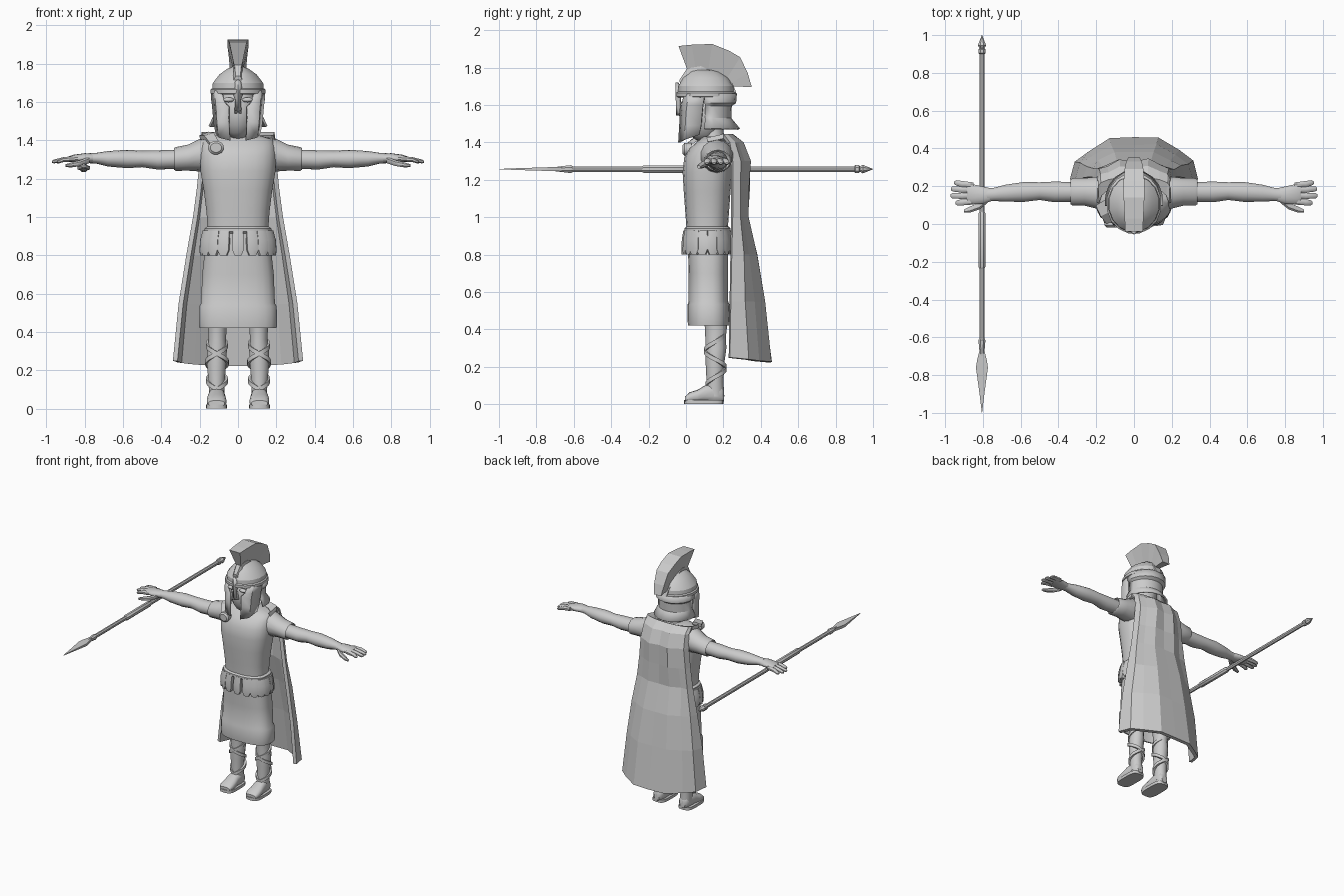
import bpy, bmesh, math, random
from mathutils import Vector
random.seed(4)

grey = bpy.data.materials.new("plain_grey")
grey.diffuse_color = (0.6, 0.6, 0.6, 1)


def finish(name, bm, mirror=False, smooth=40, thick=0, offset=-1):
    bmesh.ops.recalc_face_normals(bm, faces=bm.faces[:])
    me = bpy.data.meshes.new(name)
    bm.to_mesh(me)
    bm.free()
    ob = bpy.data.objects.new(name, me)
    bpy.context.collection.objects.link(ob)
    me.materials.append(grey)
    if smooth:
        for p in me.polygons:
            p.use_smooth = True
        me.set_sharp_from_angle(angle=math.radians(smooth))
    if thick:
        s = ob.modifiers.new("thickness", 'SOLIDIFY')
        s.thickness, s.offset = thick, offset
    if mirror:
        ob.modifiers.new("mirror", 'MIRROR')
    return ob


def skin(bm, rows, wrap=False):
    """Quads between rows of points; wrap closes each row into a ring with caps."""
    vs = [[bm.verts.new(p) for p in r] for r in rows]
    n = len(rows[0])
    for a, b in zip(vs, vs[1:]):
        for i in range(n if wrap else n - 1):
            j = (i + 1) % n
            bm.faces.new((a[i], a[j], b[j], b[i]))
    if wrap:
        bm.faces.new(vs[0])
        bm.faces.new(vs[-1])


def loft(name, axis, rings, n=14, power=1.0, bm=None, **kw):
    """Rings are (t, u, v, radius_u, radius_v) along an axis."""
    rows = []
    for t, u, v, ru, rv in rings:
        row = []
        for i in range(n):
            a = math.tau * (i + 0.5) / n
            c, s = math.cos(a), math.sin(a)
            p = u + ru * math.copysign(abs(c) ** power, c)
            q = v + rv * math.copysign(abs(s) ** power, s)
            row.append({'x': (t, p, q), 'y': (p, t, q), 'z': (p, q, t)}[axis])
        rows.append(row)
    own = bm is None
    bm = bm or bmesh.new()
    skin(bm, rows, True)
    return finish(name, bm, **kw) if own else None


def plate(name, rows, thick, **kw):
    bm = bmesh.new()
    skin(bm, rows)
    return finish(name, bm, thick=thick, **kw)


def ball(name, c, r, **kw):
    bm = bmesh.new()
    bmesh.ops.create_uvsphere(bm, u_segments=14, v_segments=9, radius=1)
    for v in bm.verts:
        v.co = Vector(c) + Vector(v.co[k] * r[k] for k in range(3))
    return finish(name, bm, **kw)


# legs with crossed straps
loft("leg", 'z', [(.04, .11, .155, .042, .05), (.12, .112, .155, .042, .045), (.22, .112, .155, .05, .05),
                  (.30, .11, .16, .053, .056), (.36, .108, .158, .046, .055), (.42, .108, .16, .05, .06),
                  (.60, .10, .14, .06, .07)], mirror=True)
bm = bmesh.new()
for sgn in (1, -1):
    rows = []
    for k in range(37):
        a = sgn * math.tau * 1.5 * k / 36 - math.pi / 2
        z = .10 + .28 * k / 36
        r = .047 + .009 * math.sin(math.pi * k / 36)
        rows.append([(.11 + (r + d) * math.cos(a), .157 + (r + d) * math.sin(a), z + h)
                     for d, h in ((-.012, -.012), (.006, -.012), (.006, .012), (-.012, .012))])
    skin(bm, rows, True)
finish("leg_straps", bm, mirror=True)

# sandals
loft("foot", 'y', [(-.005, .112, .026, .042, .016), (.02, .112, .036, .052, .028), (.06, .112, .042, .051, .034),
                   (.10, .112, .055, .046, .045), (.15, .11, .058, .042, .055), (.19, .11, .05, .036, .045),
                   (.203, .11, .045, .022, .03)], power=.8, mirror=True)
loft("sole", 'z', [(0, .112, .095, .056, .106), (.022, .112, .095, .056, .106)], power=.55, n=18, mirror=True)

# tunic skirt with a hem band, hollow below
loft("skirt", 'z', [(.58, 0, .12, .165, .08), (.42, 0, .12, .19, .1), (.42, 0, .122, .203, .112),
                    (.445, 0, .122, .206, .114), (.535, 0, .12, .203, .112), (.55, 0, .12, .194, .106),
                    (.70, 0, .12, .188, .106), (.82, 0, .118, .175, .108), (.92, 0, .115, .16, .105)],
     n=24, power=.75)

# torso, neck and head
loft("torso", 'z', [(.82, 0, .115, .165, .11), (.95, 0, .113, .16, .112), (1.03, 0, .113, .166, .118),
                    (1.14, 0, .113, .18, .126), (1.24, 0, .115, .197, .134), (1.32, 0, .12, .2, .13),
                    (1.37, 0, .135, .195, .115), (1.405, 0, .15, .185, .09), (1.43, 0, .155, .10, .065)],
     n=24, power=.8)
loft("neck", 'z', [(1.38, 0, .15, .085, .07), (1.44, 0, .145, .062, .058), (1.56, 0, .13, .06, .058)])
ball("head", (0, .092, 1.555), (.1, .115, .15))
ball("eye", (.05, -.008, 1.612), (.03, .018, .013), mirror=True)
plate("nose", [[(-.012, -.02, 1.6), (0, -.045, 1.6), (.012, -.02, 1.6)],
               [(-.02, -.015, 1.54), (0, -.055, 1.545), (.02, -.015, 1.54)]], .01)

# belt and hanging flaps
loft("belt", 'z', [(.915, 0, .115, .166, .115), (.925, 0, .115, .176, .125), (.94, 0, .115, .176, .125),
                   (.95, 0, .115, .163, .114)], n=24, power=.8)
bm = bmesh.new()
N = 18
for i in range(N):
    rows = []
    for z, f, w in ((.93, 1.0, .024), (.88, 1.07, .027), (.83, 1.09, .028), (.80, 1.08, .016)):
        a = math.tau * i / N - math.pi / 2
        c, s = math.cos(a), math.sin(a)
        mid = Vector((.178 * f * math.copysign(abs(c) ** .85, c), .115 + .12 * f * math.copysign(abs(s) ** .85, s), z))
        out = Vector((c / .178, s / .12, 0)).normalized()
        tan = Vector((-out.y, out.x, 0))
        rows.append([mid + tan * w * 1.1 * k + out * d for k, d in ((-1, -.02), (-1, .002), (0, .009), (1, .002), (1, -.02))])
    skin(bm, rows, True)
finish("belt_flaps", bm, smooth=35)

# sleeves, arms and hands
loft("sleeve", 'x', [(.12, .155, 1.325, .09, .09), (.19, .165, 1.325, .088, .088), (.26, .17, 1.31, .075, .068),
                     (.325, .17, 1.303, .074, .062), (.335, .17, 1.303, .068, .056), (.32, .17, 1.303, .05, .045)],
     mirror=True)
loft("arm", 'x', [(.28, .17, 1.303, .052, .05), (.42, .17, 1.298, .056, .05), (.50, .174, 1.303, .048, .043),
                  (.58, .17, 1.303, .054, .048), (.68, .163, 1.304, .046, .04), (.74, .157, 1.307, .036, .028),
                  (.78, .154, 1.307, .036, .026)], mirror=True)
bm = bmesh.new()
loft("", 'x', [(.75, .155, 1.307, .033, .025), (.80, .152, 1.307, .048, .026), (.86, .158, 1.305, .055, .02),
               (.885, .163, 1.302, .05, .014)], bm=bm)
for y0, y1, x1 in ((.118, .112, .945), (.148, .15, .972), (.178, .186, .97), (.205, .218, .952)):
    loft("", 'x', [(.85, y0, 1.304, .016, .015), (.91, (y0 + y1) / 2, 1.3, .018, .014),
                   (x1 - .01, y1, 1.29, .015, .011), (x1, y1, 1.288, .007, .005)], n=8, bm=bm)
loft("", 'x', [(.775, .13, 1.298, .02, .018), (.82, .095, 1.282, .02, .017), (.87, .076, 1.272, .017, .014),
               (.90, .068, 1.268, .009, .008)], n=8, bm=bm)
finish("hand", bm, mirror=True)

# helmet bowl, cheeks, nose guard, back and neck guard
loft("helmet_bowl", 'z', [(1.645, 0, .107, .14, .152), (1.70, 0, .106, .134, .15), (1.745, 0, .105, .098, .122),
                          (1.775, 0, .10, .055, .085), (1.79, 0, .09, .02, .05)], n=16, smooth=25)
loft("helmet_brow", 'z', [(1.64, 0, .107, .138, .15), (1.645, 0, .107, .147, .16), (1.665, 0, .107, .147, .16),
                          (1.672, 0, .107, .138, .15)], n=16, smooth=25)
plate("cheek_guard", [[(.09, -.012, 1.655), (.122, .015, 1.66), (.143, .1, 1.66)],
                      [(.075, -.025, 1.60), (.118, .005, 1.60), (.138, .09, 1.60)],
                      [(.052, -.036, 1.575), (.114, 0, 1.56), (.133, .085, 1.55)],
                      [(.052, -.036, 1.50), (.11, -.004, 1.49), (.128, .08, 1.49)],
                      [(.045, -.042, 1.40), (.102, -.012, 1.415), (.118, .07, 1.44)]], .014, mirror=True, smooth=25)
plate("nose_guard", [[(-.022, -.035, 1.70), (0, -.055, 1.72), (.022, -.035, 1.70)],
                     [(-.03, -.038, 1.645), (0, -.056, 1.645), (.03, -.038, 1.645)],
                     [(-.014, -.038, 1.61), (0, -.054, 1.61), (.014, -.038, 1.61)],
                     [(-.018, -.036, 1.56), (0, -.052, 1.545), (.018, -.036, 1.56)]], .014, smooth=25)
rows = []
for z, rx, ry in ((1.66, .142, .152), (1.61, .143, .148), (1.595, .128, .125), (1.53, .13, .122), (1.475, .155, .168)):
    arc = [math.radians(-8 + 196 * k / 10) for k in range(11)]
    rows.append([(rx * math.cos(a), .12 + ry * math.sin(a), z) for a in arc])
plate("neck_guard", rows, .012, smooth=25)


# crest: stations are (top y, top z, bottom y, bottom z, top half width)
def crest(name, stations, base):
    bm = bmesh.new()
    skin(bm, [[(-w, y, z), (w, y, z), (base, v, q), (-base, v, q)] for y, z, v, q, w in stations], True)
    finish(name, bm, smooth=0)


crest("crest", [(-.04, 1.915, .01, 1.78, .046), (.03, 1.922, .05, 1.80, .05), (.14, 1.926, .12, 1.79, .055),
                (.23, 1.89, .18, 1.75, .055), (.29, 1.855, .215, 1.735, .05), (.33, 1.77, .235, 1.715, .042),
                (.352, 1.695, .25, 1.70, .03)], .018)
crest("crest_holder", [(-.035, 1.735, -.03, 1.70, .012), (.005, 1.795, .02, 1.74, .018), (.08, 1.808, .08, 1.76, .025),
                       (.17, 1.765, .15, 1.72, .03), (.25, 1.715, .21, 1.67, .03), (.272, 1.655, .24, 1.65, .02)], .03)

# cape: faceted half-ellipse rows (z, half width, front y, back y)
rows = []
for r, (z, w, yf, yb) in enumerate(((1.425, .185, .11, .215), (1.445, .19, .2, .25), (1.40, .192, .235, .30),
                                    (1.30, .2, .25, .34), (1.15, .215, .25, .335), (1.0, .235, .25, .335),
                                    (.80, .27, .245, .385), (.55, .31, .24, .425), (.25, .34, .235, .46))):
    row = []
    for k in range(9):
        a = math.radians(-90 + 22.5 * k)
        fold = (.009 if k % 2 else -.005) + random.uniform(-.006, .006)
        fold *= 0 if k in (0, 8) or r < 2 else 1
        sag = -.025 * math.cos(a) if r == 8 else 0
        row.append((w * math.sin(a), yf + (yb - yf) * math.cos(a) + fold, z + sag))
    rows.append(row)
plate("cape", rows, .025, smooth=0)

# cape strap and brooch on the right shoulder
plate("cape_strap", [[(-.20, .10, 1.415), (-.15, .13, 1.435)], [(-.175, .045, 1.415), (-.125, .07, 1.43)],
                     [(-.14, .0, 1.37), (-.10, .01, 1.385)]], .022, offset=0, smooth=0)
loft("brooch", 'y', [(.03, -.115, 1.362, .042, .036), (-.008, -.115, 1.362, .042, .036),
                     (-.018, -.115, 1.362, .03, .025)], n=12)

# spear
SX, SZ = -.805, 1.257


def spear(name, rings, n=8):
    loft(name, 'y', [(y, SX, SZ, a, b) for y, a, b in rings], n=n, smooth=30)


spear("spear_shaft", [(-.65, .014, .016), (.93, .014, .016)])
spear("spear_grip", [(-.235, .015, .017), (-.225, .021, .022), (.055, .021, .022), (.065, .015, .017)])
spear("spear_socket", [(-.70, .012, .012), (-.64, .018, .02), (-.615, .02, .023), (-.605, .015, .017)])
spear("spear_blade", [(-1, .001, .001), (-.90, .018, .007), (-.76, .045, .013), (-.72, .036, .015), (-.65, .012, .016)], 4)
spear("spear_butt", [(.90, .015, .017), (.905, .021, .023), (.925, .021, .023), (.93, .013, .015), (.945, .024, .025),
                     (1, .001, .001)])
